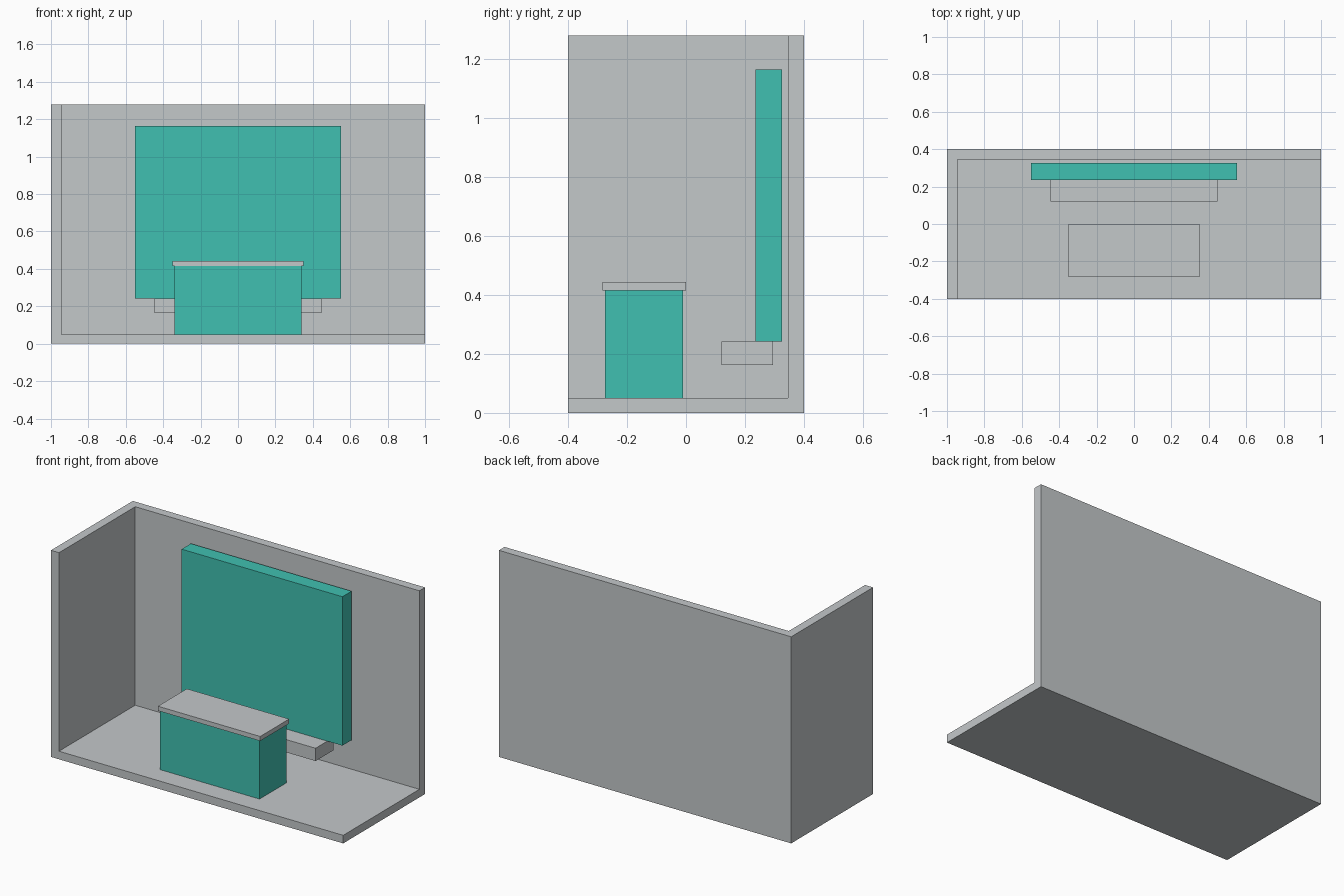
import bpy
import bmesh
from mathutils import Vector

if "Cube" in bpy.data.objects:
    bpy.data.objects.remove(bpy.data.objects["Cube"])


def material(name, color):
    m = bpy.data.materials.new(name)
    m.diffuse_color = (*color, 1.0)
    m.use_nodes = True
    m.node_tree.nodes["Principled BSDF"].inputs["Base Color"].default_value = m.diffuse_color
    return m


grey = material("light_grey", (0.552, 0.578, 0.591))
teal = material("teal", (0.051, 0.527, 0.440))


def finish(name, bm, mat):
    bmesh.ops.recalc_face_normals(bm, faces=bm.faces)
    mesh = bpy.data.meshes.new(name)
    bm.to_mesh(mesh)
    bm.free()
    mesh.materials.append(mat)
    obj = bpy.data.objects.new(name, mesh)
    bpy.context.collection.objects.link(obj)
    return obj


def box(name, x, y, z, mat):
    """Box from (min, max) ranges on each axis."""
    bm = bmesh.new()
    bmesh.ops.create_cube(bm, size=1.0)
    lo, hi = Vector((x[0], y[0], z[0])), Vector((x[1], y[1], z[1]))
    for v in bm.verts:
        v.co = (lo + hi) / 2 + v.co * (hi - lo)
    return finish(name, bm, mat)


def prism(name, outline, z, mat):
    """Plan outline extruded between two heights."""
    bm = bmesh.new()
    face = bm.faces.new([bm.verts.new((px, py, z[0])) for px, py in outline])
    top = bmesh.ops.extrude_face_region(bm, geom=[face])["geom"]
    verts = [g for g in top if isinstance(g, bmesh.types.BMVert)]
    bmesh.ops.translate(bm, verts=verts, vec=(0, 0, z[1] - z[0]))
    return finish(name, bm, mat)


H, FLOOR = 1.278, 0.05
WALL_X, WALL_Y = -0.945, 0.345

# Booth shell: floor slab and L-shaped left and back walls
box("floor", (-1, 1), (-0.4, 0.4), (0, FLOOR), grey)
prism("walls", [(-1, -0.4), (WALL_X, -0.4), (WALL_X, WALL_Y),
                (1, WALL_Y), (1, 0.4), (-1, 0.4)], (FLOOR, H), grey)

# Display panel with the shelf beneath it
box("display_panel", (-0.55, 0.55), (0.235, 0.325), (0.242, 1.163), teal)
box("shelf", (-0.447, 0.447), (0.12, 0.295), (0.163, 0.242), grey)

# Reception counter
box("counter_body", (-0.34, 0.34), (-0.275, -0.01), (FLOOR, 0.415), teal)
box("counter_top", (-0.35, 0.35), (-0.283, 0.0), (0.415, 0.443), grey)
